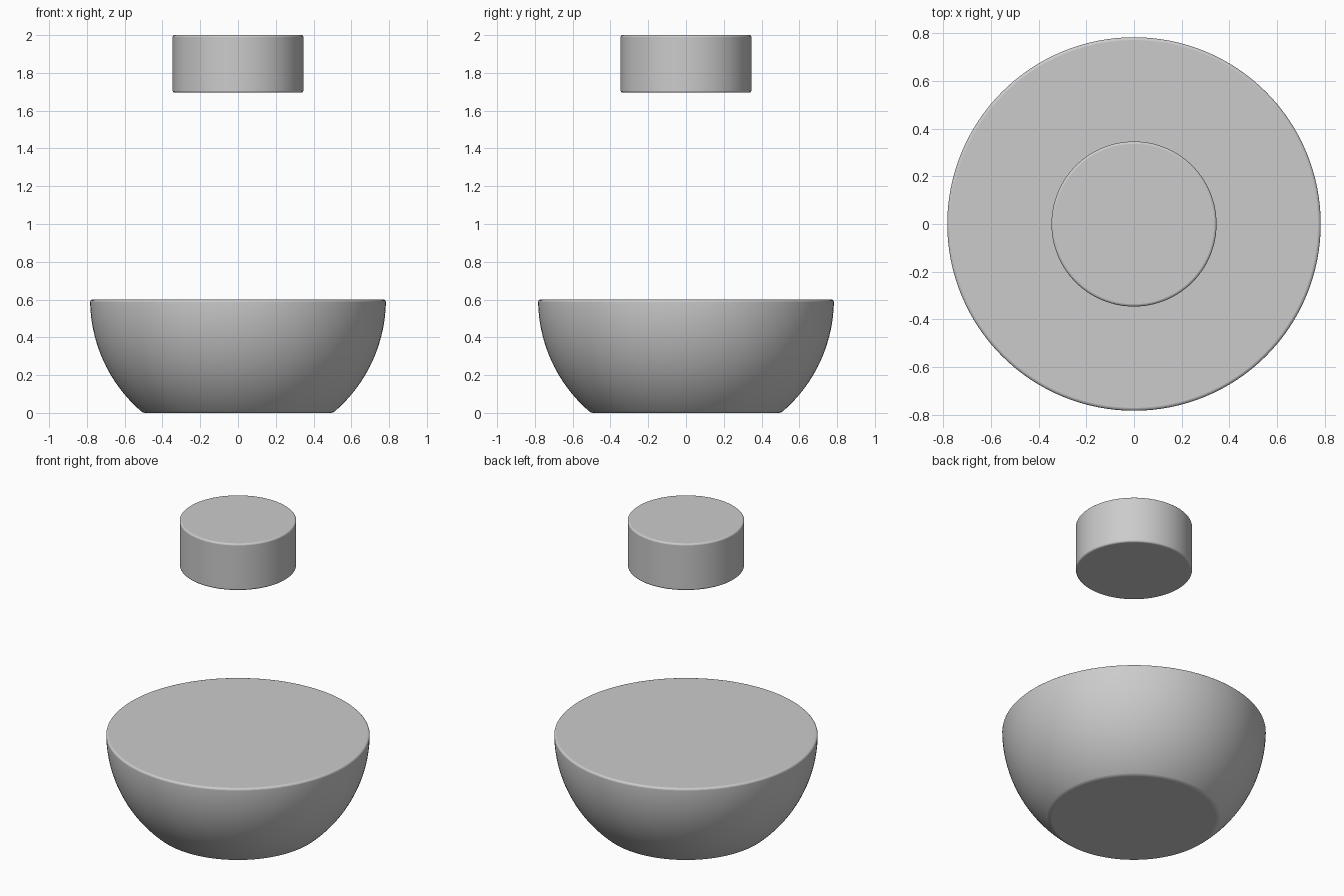
import bpy, bmesh, math

if "Cube" in bpy.data.objects:
    bpy.data.objects.remove(bpy.data.objects["Cube"])

SEGMENTS = 128


def lathe(name, profile, bevel):
    """Revolve an (r, z) profile around z, cap both ends and soften its rims."""
    bm = bmesh.new()
    rings = []
    for r, z in profile:
        rings.append([bm.verts.new((r * math.cos(a), r * math.sin(a), z))
                      for a in (2 * math.pi * i / SEGMENTS for i in range(SEGMENTS))])
    for low, high in zip(rings, rings[1:]):
        for i in range(SEGMENTS):
            j = (i + 1) % SEGMENTS
            bm.faces.new((low[i], low[j], high[j], high[i]))
    bm.faces.new(rings[0][::-1])
    bm.faces.new(rings[-1])
    mesh = bpy.data.meshes.new(name)
    bm.to_mesh(mesh)
    bm.free()
    obj = bpy.data.objects.new(name, mesh)
    bpy.context.collection.objects.link(obj)
    mod = obj.modifiers.new("soft_rims", 'BEVEL')
    mod.width = bevel
    mod.segments = 3
    mod.limit_method = 'ANGLE'
    mod.angle_limit = math.radians(30)
    bpy.ops.object.select_all(action='DESELECT')
    obj.select_set(True)
    bpy.context.view_layer.objects.active = obj
    bpy.ops.object.shade_smooth_by_angle(angle=math.radians(40))
    return obj


# Solid bowl: lower part of a sphere, cut flat at the bottom and at its equator
R, TOP, STEPS = 0.783, 0.6, 24
start = math.asin(TOP / R)
bowl_profile = [(R * math.cos(start * (1 - i / STEPS)),
                 TOP - R * math.sin(start * (1 - i / STEPS))) for i in range(STEPS + 1)]
lathe("bowl_base", bowl_profile, 0.012)

# Short disc floating above the bowl
lathe("upper_disc", [(0.346, 1.695), (0.346, 2.0)], 0.01)
